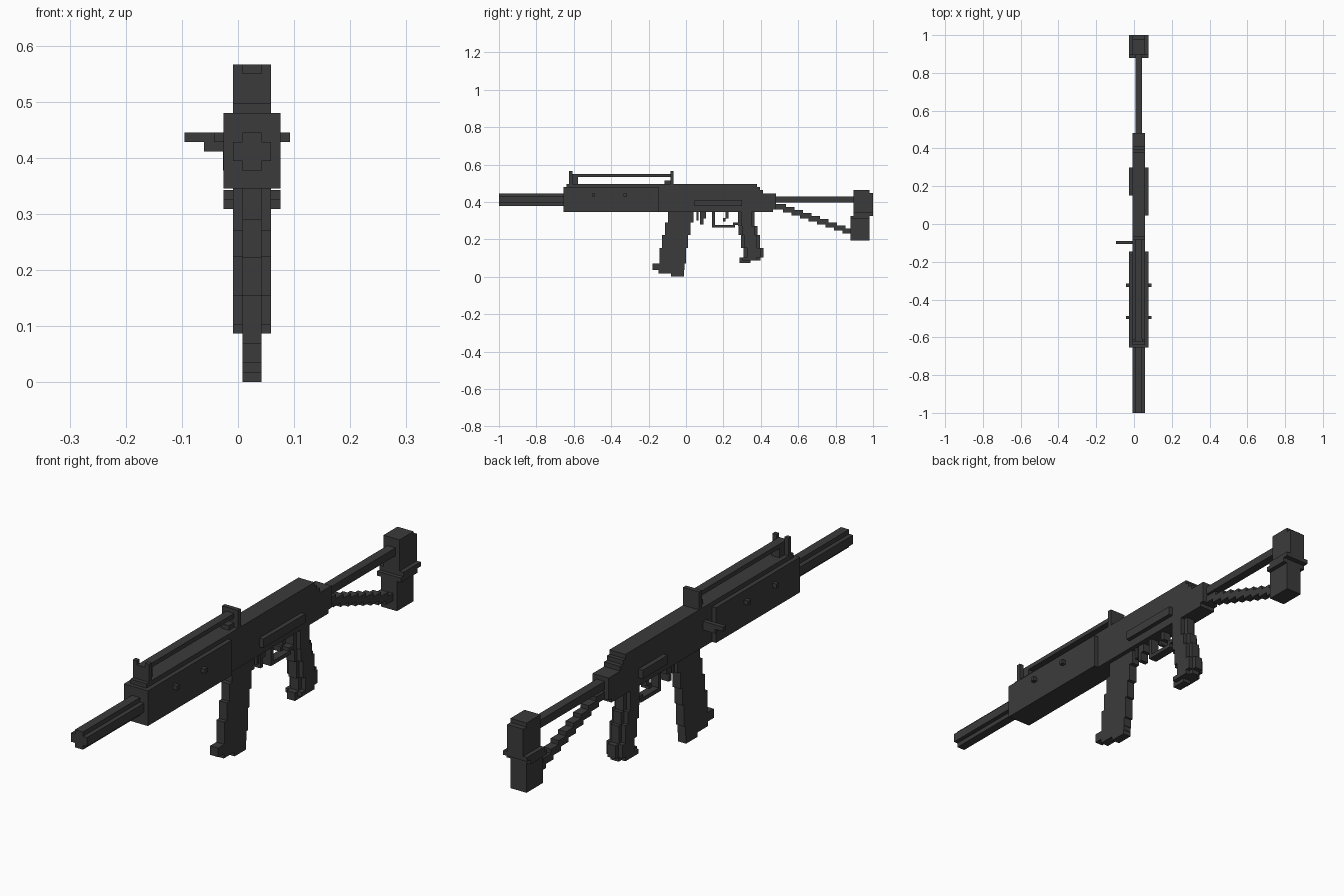
import bpy, bmesh

cube = bpy.data.objects.get("Cube")
if cube:
    bpy.data.objects.remove(cube, do_unlink=True)

mat = bpy.data.materials.new("dark_grey")
mat.use_nodes = True
COL = (0.044, 0.044, 0.044, 1)
mat.diffuse_color = COL
bsdf = mat.node_tree.nodes["Principled BSDF"]
bsdf.inputs["Base Color"].default_value = COL
bsdf.inputs["Roughness"].default_value = 0.8

V = 0.017       # block size
CX = 0.025      # centre line of the body


def part(name, boxes):
    """One object made from boxes (x0, x1, y0, y1, z0, z1)."""
    bm = bmesh.new()
    for x0, x1, y0, y1, z0, z1 in boxes:
        for v in bmesh.ops.create_cube(bm, size=1)["verts"]:
            v.co = (x1 if v.co.x > 0 else x0,
                    y1 if v.co.y > 0 else y0,
                    z1 if v.co.z > 0 else z0)
    me = bpy.data.meshes.new(name)
    bm.to_mesh(me)
    bm.free()
    me.materials.append(mat)
    ob = bpy.data.objects.new(name, me)
    bpy.context.collection.objects.link(ob)
    return ob


def mid(n, y0, y1, z0, z1):
    """Box n blocks wide on the centre line."""
    return (CX - n * V / 2, CX + n * V / 2, y0, y1, z0, z1)


# Barrel with a cross-shaped section
part("barrel", [mid(2, -1, -0.64, 0.377, 0.445), mid(4, -1, -0.64, 0.394, 0.428)])

# Handguard with a narrower top ridge, and its cross pins
part("handguard", [mid(6, -0.655, -0.145, 0.345, 0.48),
                   mid(4, -0.64, -0.145, 0.47, 0.497)])
part("handguard_pins", [mid(8, y, y + V, 0.428, 0.445) for y in (-0.503, -0.333)])

# Receiver with a stepped rear
part("receiver", [mid(4, -0.15, y1, 0.345, z1) for y1, z1 in
                  ((0.38, 0.497), (0.395, 0.48), (0.412, 0.463), (0.465, 0.445))]
     + [mid(4, 0.4, 0.482, 0.36, 0.445)])
part("left_side_plate", [(0.05, 0.076, 0.045, 0.30, 0.377, 0.411)])
part("right_side_plate", [(-0.027, 0.0, 0.15, 0.30, 0.377, 0.411)])
part("charging_handle", [(-0.095, 0.0, -0.107, -0.09, 0.428, 0.445),
                         (-0.061, 0.0, -0.107, -0.09, 0.411, 0.428)])

# Sights and the rod between them
part("front_sight", [(CX + s - V / 2, CX + s + V / 2, -0.625, -0.608, 0.48, 0.566)
                     for s in (-1.5 * V, 1.5 * V)]
     + [mid(2, -0.625, -0.578, 0.49, 0.55)])
part("rear_sight", [mid(4, -0.084, -0.067, 0.49, 0.566),
                    mid(2, -0.115, -0.067, 0.49, 0.515)])
part("sight_rod", [mid(2, -0.61, -0.07, 0.533, 0.55)])

# Magazine in stepped layers: y0, y1, z0, z1
part("magazine", [mid(2, *r) for r in (
    (-0.095, 0.04, 0.29, 0.35), (-0.112, 0.023, 0.223, 0.29),
    (-0.127, 0.01, 0.155, 0.223), (-0.143, 0.0, 0.07, 0.155),
    (-0.18, -0.008, 0.035, 0.07), (-0.146, -0.01, 0.017, 0.035),
    (-0.08, -0.012, 0.0, 0.017))])

# Trigger group
part("magazine_catch", [mid(2, 0.055, 0.068, 0.30, 0.35),
                        mid(2, 0.076, 0.108, 0.312, 0.35),
                        mid(2, 0.076, 0.093, 0.278, 0.35)])
part("trigger", [mid(2, 0.21, 0.227, 0.312, 0.35), mid(2, 0.198, 0.212, 0.295, 0.314)])
part("trigger_guard", [mid(2, 0.14, 0.154, 0.262, 0.35),
                       mid(2, 0.14, 0.262, 0.262, 0.277),
                       mid(2, 0.25, 0.285, 0.277, 0.29)])

# Grip: narrow core, with wider cheeks inset front and back
grip = [(0.278, 0.367, 0.27, 0.35), (0.282, 0.382, 0.223, 0.27),
        (0.294, 0.396, 0.155, 0.223), (0.308, 0.415, 0.104, 0.155),
        (0.285, 0.397, 0.087, 0.104)]
part("grip", [mid(2, *r) for r in grip] + [mid(2, 0.285, 0.345, 0.073, 0.09)]
     + [mid(4, y0 + V, y1 - V, z0, z1) for y0, y1, z0, z1 in grip])

# Folding stock: upper rod, stepped strut and butt
part("stock_rod", [mid(2, 0.47, 0.91, 0.397, 0.428)])
STEPS = 9
DY, DZ = 0.41 / STEPS, 0.145 / STEPS
part("stock_strut", [mid(2, 0.48 + i * DY - 0.008, 0.48 + (i + 1) * DY + 0.008,
                         0.36 - i * DZ, 0.388 - i * DZ) for i in range(STEPS)])
part("butt", [mid(4, 0.895, 0.98, 0.326, 0.463), mid(4, 0.895, 1.0, 0.326, 0.447),
              mid(4, 0.88, 0.98, 0.195, 0.326)])
part("butt_flange", [mid(6, 0.88, 0.98, 0.309, 0.326), mid(6, 0.895, 1.0, 0.326, 0.343)])
